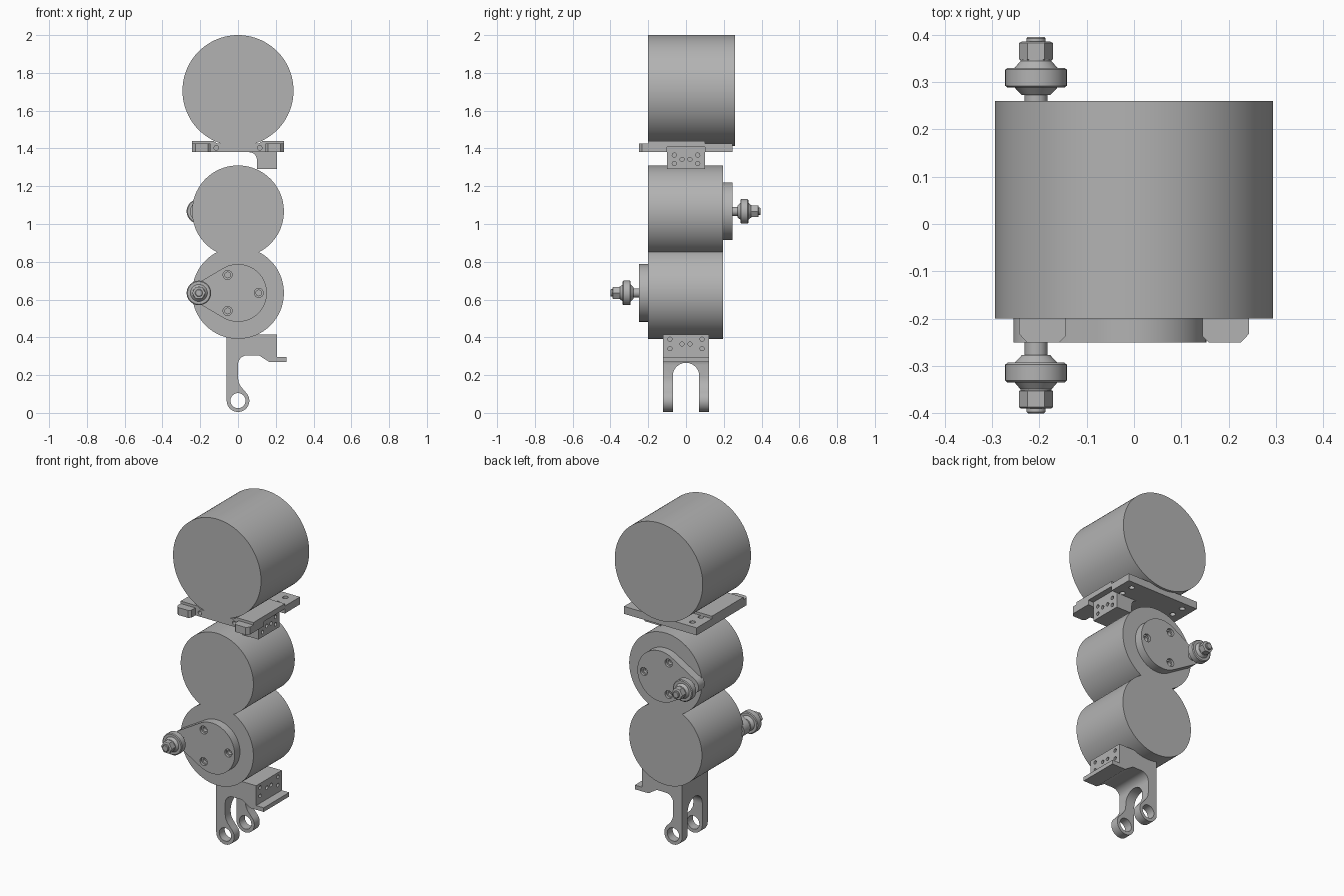
import bpy, bmesh, math
from mathutils import Vector

cube = bpy.data.objects.get("Cube")
if cube:
    bpy.data.objects.remove(cube, do_unlink=True)

GREY = (0.45, 0.45, 0.45, 1)
metal = bpy.data.materials.new("plain grey")
metal.use_nodes = True
metal.diffuse_color = GREY
metal.node_tree.nodes["Principled BSDF"].inputs["Base Color"].default_value = GREY


def finish(name, bm):
    bmesh.ops.recalc_face_normals(bm, faces=bm.faces)
    mesh = bpy.data.meshes.new(name)
    bm.to_mesh(mesh)
    bm.free()
    mesh.materials.append(metal)
    ob = bpy.data.objects.new(name, mesh)
    bpy.context.collection.objects.link(ob)
    return ob


def place(axis, t, a, b):
    return {"x": (t, a, b), "y": (a, t, b), "z": (a, b, t)}[axis]


def prism(name, pts, axis, lo, hi):
    """Extrude a 2D outline along an axis."""
    bm = bmesh.new()
    low = [bm.verts.new(place(axis, lo, *p)) for p in pts]
    high = [bm.verts.new(place(axis, hi, *p)) for p in pts]
    bm.faces.new(low)
    bm.faces.new(high)
    for i in range(len(pts)):
        j = (i + 1) % len(pts)
        bm.faces.new((low[i], low[j], high[j], high[i]))
    return finish(name, bm)


def box(name, x0, x1, y0, y1, z0, z1):
    return prism(name, [(x0, y0), (x1, y0), (x1, y1), (x0, y1)], "z", z0, z1)


def lathe(name, profile, axis, a, b, origin=0, sign=1, n=32):
    """Turn (distance, radius) steps around an axis through (a, b)."""
    bm = bmesh.new()
    rings = []
    for d, r in profile:
        rings.append([bm.verts.new(place(axis, origin + sign * d, a + x, b + y))
                      for x, y in arc(0, 0, r, 0, 360 - 360 / n, n)])
    bm.faces.new(rings[0])
    bm.faces.new(rings[-1])
    for low, high in zip(rings, rings[1:]):
        for i in range(n):
            j = (i + 1) % n
            bm.faces.new((low[i], low[j], high[j], high[i]))
    return finish(name, bm)


def arc(cx, cy, r, a0, a1, n=12):
    angles = [math.radians(a0 + (a1 - a0) * i / (n - 1)) for i in range(n)]
    return [(cx + r * math.cos(t), cy + r * math.sin(t)) for t in angles]


def cut(ob, *cutters):
    """Subtract each cutter, then delete it."""
    bpy.context.view_layer.objects.active = ob
    for c in cutters:
        mod = ob.modifiers.new("cut", "BOOLEAN")
        mod.operation, mod.solver, mod.object = "DIFFERENCE", "EXACT", c
        bpy.ops.object.modifier_apply(modifier=mod.name)
        bpy.data.objects.remove(c, do_unlink=True)


def hole(axis, a, b, lo, hi, r):
    return lathe("hole", [(lo, r), (hi, r)], axis, a, b, n=20)


# Three stacked drums
LOW, MID, TOP = 0.635, 1.067, 1.706
for name, z, r, back in (("lower_drum", LOW, 0.243, 0.195),
                         ("middle_drum", MID, 0.243, 0.195),
                         ("upper_drum", TOP, 0.294, 0.26)):
    lathe(name, [(-0.2, r), (back, r)], "y", 0, z, n=96)


# Teardrop crank plate with counterbored holes and a ball joint
def crank(label, z, start, sign):
    big, small, reach = 0.153, 0.048, 0.207
    t = 180 - math.degrees(math.acos((big - small) / reach))
    outline = arc(0, z, big, -t, t, 48) + arc(-reach, z, small, t, 360 - t, 20)
    face = start + sign * 0.05
    plate = prism(label + "_crank_plate", outline, "y", start - sign * 0.01, face)
    steps = [(-0.01, 0.024), (0.015, 0.024), (0.015, 0.015), (0.035, 0.015)]
    cut(plate, *[lathe("hole", steps, "y", x, hz, face, -sign, 24)
                 for x, hz in arc(0, z, 0.11, 0, 240, 3)])
    joint = [(-0.01, 0.024), (0.027, 0.024), (0.027, 0.030), (0.043, 0.045),
             (0.043, 0.060), (0.047, 0.065), (0.081, 0.065), (0.085, 0.060),
             (0.085, 0.045), (0.099, 0.033), (0.102, 0.033)]
    lathe(label + "_ball_joint", joint, "y", -reach, z, face, sign, 40)
    lathe(label + "_nut", [(0.1, 0.031), (0.103, 0.036), (0.137, 0.036), (0.14, 0.031)],
          "y", -reach, z, face, sign, 6)
    lathe(label + "_stud", [(0.13, 0.02), (0.147, 0.02), (0.15, 0.017)],
          "y", -reach, z, face, sign, 20)


crank("front", LOW, -0.2, -1)
crank("back", MID, 0.195, 1)

# Saddle plate under the upper drum, with two front tabs
half = [(0.243, 0.245), (0.243, -0.232), (0.226, -0.25), (0.158, -0.25),
        (0.145, -0.237), (0.145, -0.2)]
outline = half + [(-x, y) for x, y in reversed(half)]
saddle = prism("saddle_plate", outline, "z", 1.38, 1.425)
holes = [hole("z", s * 0.18, y, 1.3, 1.5, 0.016) for s in (-1, 1) for y in (0.195, 0.115)]
holes += [hole("y", s * 0.115, 1.403, -0.3, -0.17, 0.012) for s in (-1, 1)]
cut(saddle, *holes, box("notch", 0.207, 0.3, -0.1, 0.1, 1.3, 1.408))

# Raised rails beside the drum, with sloping inner edges
for side, s in (("left", 1), ("right", -1)):
    rail = [(s * 0.1, 1.42), (s * 0.13, 1.44), (s * 0.243, 1.44), (s * 0.243, 1.42)]
    prism(side + "_saddle_rail", rail, "y", -0.2, 0.1)


# Drilled side face: two middle holes and four corner holes
def side_holes(dy, zs):
    spots = [(s * 0.021, zs[1]) for s in (-1, 1)]
    spots += [(s * dy, z) for s in (-1, 1) for z in (zs[0], zs[2])]
    return [hole("x", y, z, 0.175, 0.25, 0.011) for y, z in spots]


# Mounting block below the saddle plate
profile = [(0.207, 1.405), (0.207, 1.29), (0.1, 1.29)] + arc(0.06, 1.34, 0.04, 0, 90, 8)
profile += [(0.06, 1.405)]
block = prism("saddle_block", profile, "y", -0.1, 0.1)
cut(block, *side_holes(0.062, (1.365, 1.342, 1.32)))

# Forked foot with a ledge, an arched slot and eye holes
profile = [(-0.06, 0.415)] + arc(0, 0.065, 0.06, 180, 405, 24)
profile += [(0.016, 0.138), (0.004, 0.16), (0, 0.185)] + arc(0.05, 0.255, 0.05, 180, 90, 10)
profile += [(0.11, 0.305), (0.165, 0.27), (0.257, 0.27), (0.257, 0.295),
            (0.207, 0.295), (0.207, 0.415)]
fork = prism("forked_foot", profile, "y", -0.122, 0.122)
slot = [(-0.07, -0.1)] + arc(0, 0.195, 0.07, 180, 0, 20) + [(0.07, -0.1)]
cut(fork, prism("slot", slot, "x", -0.2, 0.3),
    lathe("eye", [(-0.2, 0.04), (0.2, 0.04)], "y", 0, 0.065),
    *side_holes(0.085, (0.39, 0.365, 0.34)))

# Smooth the round surfaces, keep the edges crisp
for ob in bpy.context.scene.objects:
    ob.select_set(ob.type == "MESH")
bpy.context.view_layer.objects.active = fork
bpy.ops.object.shade_smooth_by_angle(angle=math.radians(30))
